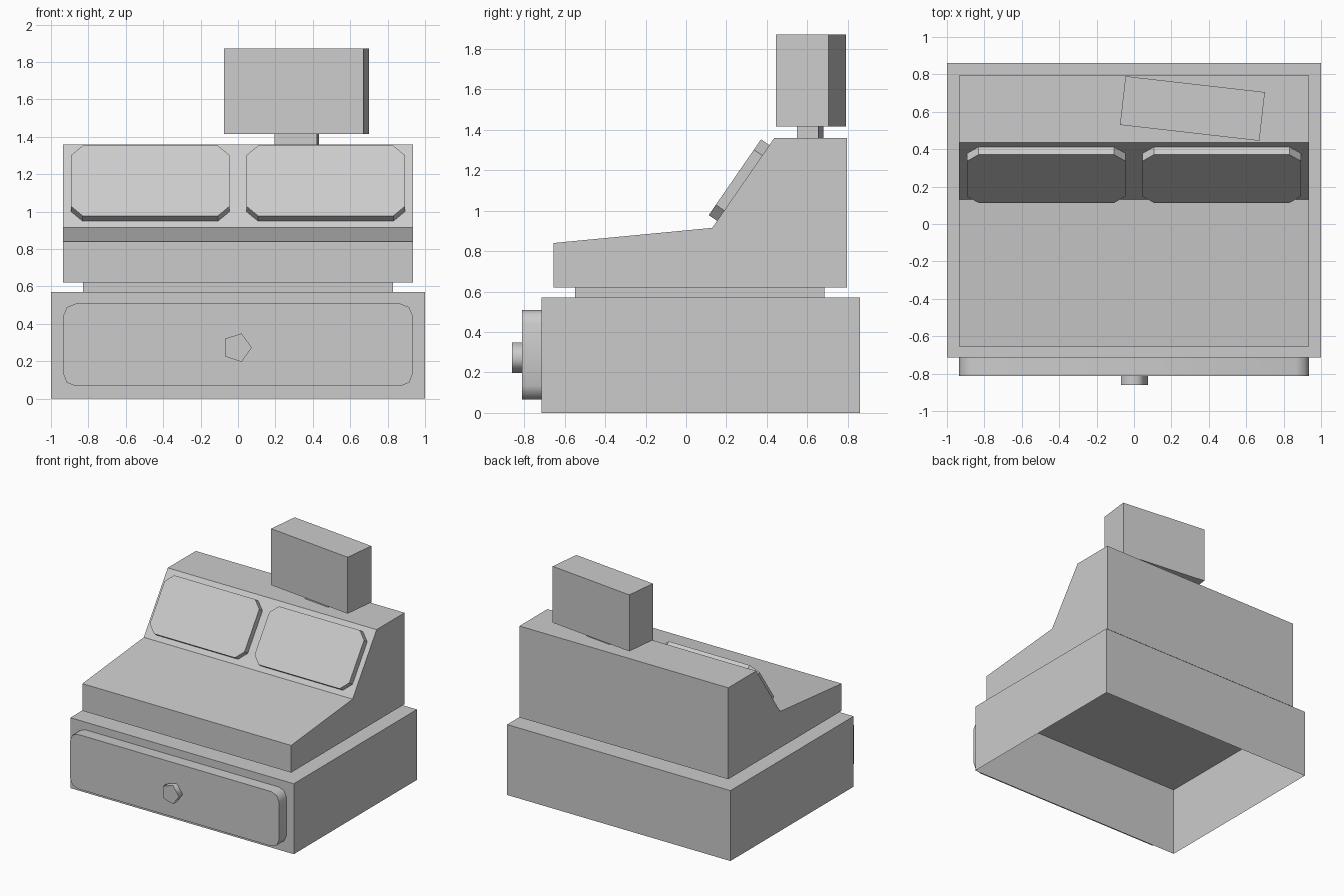
import bpy, bmesh
from math import sin, cos, pi, radians, atan2
from mathutils import Vector, Matrix

if "Cube" in bpy.data.objects:
    bpy.data.objects.remove(bpy.data.objects["Cube"])


def finish(name, bm):
    mesh = bpy.data.meshes.new(name)
    bm.to_mesh(mesh)
    bm.free()
    obj = bpy.data.objects.new(name, mesh)
    bpy.context.collection.objects.link(obj)
    return obj


def prism(name, points, offset):
    """Extrude a planar outline along an offset vector."""
    bm = bmesh.new()
    face = bm.faces.new([bm.verts.new(p) for p in points])
    ext = bmesh.ops.extrude_face_region(bm, geom=[face], use_keep_orig=True)
    verts = [g for g in ext["geom"] if isinstance(g, bmesh.types.BMVert)]
    bmesh.ops.translate(bm, verts=verts, vec=offset)
    bmesh.ops.recalc_face_normals(bm, faces=bm.faces)
    return finish(name, bm)


def box(name, lo, hi, angle=0, open_bottom=False):
    lo, hi = Vector(lo), Vector(hi)
    bm = bmesh.new()
    bmesh.ops.create_cube(bm, size=1)
    if open_bottom:
        bm.normal_update()
        bottom = [f for f in bm.faces if f.normal.z < -0.9]
        bmesh.ops.delete(bm, geom=bottom, context='FACES_ONLY')
    bm.transform(Matrix.Translation((lo + hi) / 2)
                 @ Matrix.Rotation(angle, 4, 'Z')
                 @ Matrix.Diagonal((hi - lo).to_4d()))
    return finish(name, bm)


def cut_corners(x0, x1, y0, y1, r, segments):
    """Rectangle outline with chamfered or rounded corners."""
    pts = []
    for i, (cx, cy) in enumerate([(x1 - r, y1 - r), (x0 + r, y1 - r),
                                  (x0 + r, y0 + r), (x1 - r, y0 + r)]):
        for s in range(segments + 1):
            a = (i + s / segments) * pi / 2
            pts.append((cx + r * cos(a), cy + r * sin(a)))
    return pts


def smooth(obj, degrees):
    bpy.ops.object.select_all(action='DESELECT')
    obj.select_set(True)
    bpy.context.view_layer.objects.active = obj
    bpy.ops.object.shade_smooth_by_angle(angle=radians(degrees))


# Hollow base cabinet and recessed neck
box("base_cabinet", (-1, -0.715, 0), (1, 0.86, 0.57), open_bottom=True)
box("neck", (-0.83, -0.55, 0.57), (0.83, 0.685, 0.62))

# Upper body from its side profile
foot, head = Vector((0, 0.13, 0.915)), Vector((0, 0.437, 1.36))
profile = [(-0.655, 0.62), (-0.655, 0.84), foot.yz, head.yz, (0.795, 1.36), (0.795, 0.62)]
prism("upper_body", [(-0.935, y, z) for y, z in profile], (1.87, 0, 0))

# Two chamfered panels lying on the slope
slope = (head - foot).normalized()
normal = Vector((0, -slope.z, slope.y))
for name, x0, x1 in (("left_panel", -0.893, -0.045), ("right_panel", 0.045, 0.893)):
    outline = [foot + Vector((x, 0, 0)) + slope * s
               for x, s in cut_corners(x0, x1, 0.042, 0.497, 0.062, 1)]
    prism(name, outline, normal * 0.05)

# Drawer front with rounded corners
drawer = prism("drawer_front",
               [(x, -0.715, z) for x, z in cut_corners(-0.935, 0.935, 0.067, 0.508, 0.067, 2)],
               (0, -0.097, 0))
smooth(drawer, 50)

# Five-sided drawer knob
knob = prism("drawer_knob",
             [(-0.006 + 0.08 * cos(2 * pi * i / 5), -0.812, 0.273 + 0.08 * sin(2 * pi * i / 5))
              for i in range(5)], (0, -0.048, 0))
smooth(knob, 80)

# Display turned slightly on a short post
turn = -atan2(0.085, 0.745)
box("display_post", (0.201, 0.5625, 1.36), (0.429, 0.6675, 1.415), turn)
box("display_head", (-0.0625, 0.4865, 1.415), (0.6875, 0.7485, 1.872), turn)
